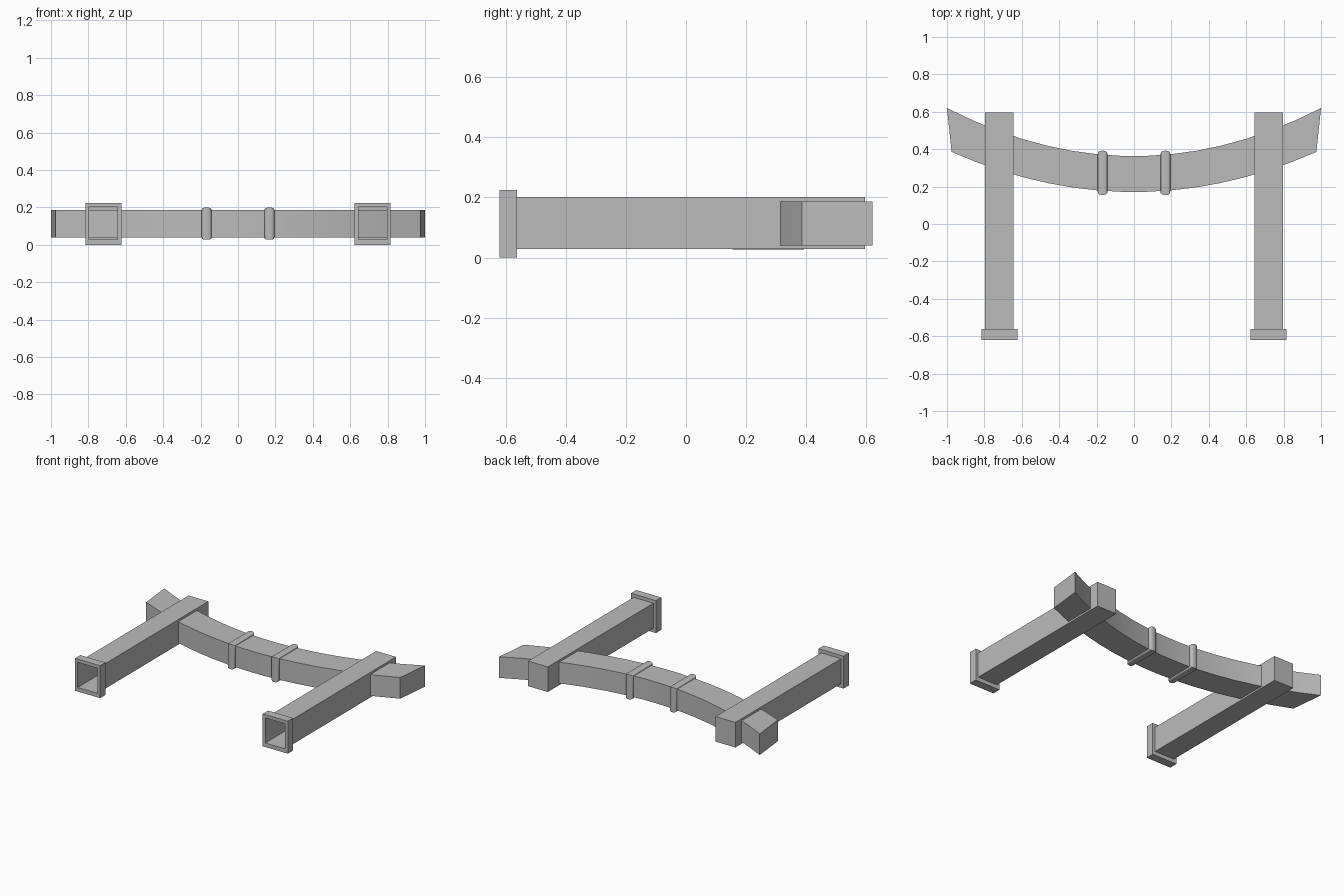
import bpy
import math

cube = bpy.data.objects.get("Cube")
if cube:
    bpy.data.objects.remove(cube, do_unlink=True)

grey = bpy.data.materials.new("plain_grey")
grey.use_nodes = True
colour = (0.5, 0.5, 0.5, 1)
grey.diffuse_color = colour
grey.node_tree.nodes["Principled BSDF"].inputs["Base Color"].default_value = colour


def loft(name, rings, loop=False, start=False, end=False, smooth=False):
    """Skin equal-length closed rings into a surface, with optional caps or a closing strip."""
    n = len(rings[0])
    verts = [p for ring in rings for p in ring]
    steps = len(rings) if loop else len(rings) - 1
    faces = []
    for i in range(steps):
        a, b = i * n, (i + 1) % len(rings) * n
        for j in range(n):
            k = (j + 1) % n
            faces.append((a + j, a + k, b + k, b + j))
    if start:
        faces.append(tuple(reversed(range(n))))
    if end:
        faces.append(tuple(range(len(verts) - n, len(verts))))
    mesh = bpy.data.meshes.new(name)
    mesh.from_pydata(verts, [], faces)
    mesh.materials.append(grey)
    obj = bpy.data.objects.new(name, mesh)
    bpy.context.collection.objects.link(obj)
    bpy.ops.object.select_all(action="DESELECT")
    obj.select_set(True)
    bpy.context.view_layer.objects.active = obj
    bpy.ops.object.mode_set(mode="EDIT")
    bpy.ops.mesh.select_all(action="SELECT")
    bpy.ops.mesh.normals_make_consistent(inside=False)
    bpy.ops.object.mode_set(mode="OBJECT")
    if smooth:
        bpy.ops.object.shade_smooth_by_angle(angle=math.radians(35))
    return obj


def rect_xz(cx, y, half_x, z0, z1):
    return [(cx - half_x, y, z0), (cx + half_x, y, z0),
            (cx + half_x, y, z1), (cx - half_x, y, z1)]


# Curved crossbar: box section following a shallow arc, flared at the tips
SEGMENTS = 15
sections = []
for i in range(SEGMENTS + 1):
    x = -1 + 2 * i / SEGMENTS
    back, front = 0.363 + 0.257 * x * x, 0.171 + 0.214 * x * x
    sections.append([(0.975 * x, front, 0.04), (x, back, 0.04),
                     (x, back, 0.187), (0.975 * x, front, 0.187)])
loft("curved_crossbar", sections, start=True, end=True, smooth=True)

for side, sx in (("right", -1), ("left", 1)):
    # Hollow arm, open at the front and closed at the back
    cx = 0.72 * sx
    arm = (0.076, 0.028, 0.202)
    loft(side + "_arm", [rect_xz(cx, -0.565, *arm), rect_xz(cx, 0.595, *arm)], end=True)

    # Square collar framing the open end
    outer = (0.096, 0.0, 0.225)
    loft(side + "_collar", [rect_xz(cx, -0.62, *outer), rect_xz(cx, -0.562, *outer),
                            rect_xz(cx, -0.562, *arm), rect_xz(cx, -0.62, *arm)], loop=True)

    # Rounded band wrapped around the crossbar
    profile = []
    for i in range(13):
        a = math.pi * i / 12
        grow = 0.021 * max(0, math.sin(a)) ** 0.6
        x = 0.168 * sx + 0.026 * math.cos(a)
        y0, y1, z0, z1 = 0.176 - grow, 0.371 + grow, 0.04 - 0.6 * grow, 0.187 + 0.6 * grow
        profile.append([(x, y0, z0), (x, y1, z0), (x, y1, z1), (x, y0, z1)])
    loft(side + "_band", profile, loop=True, smooth=True)
